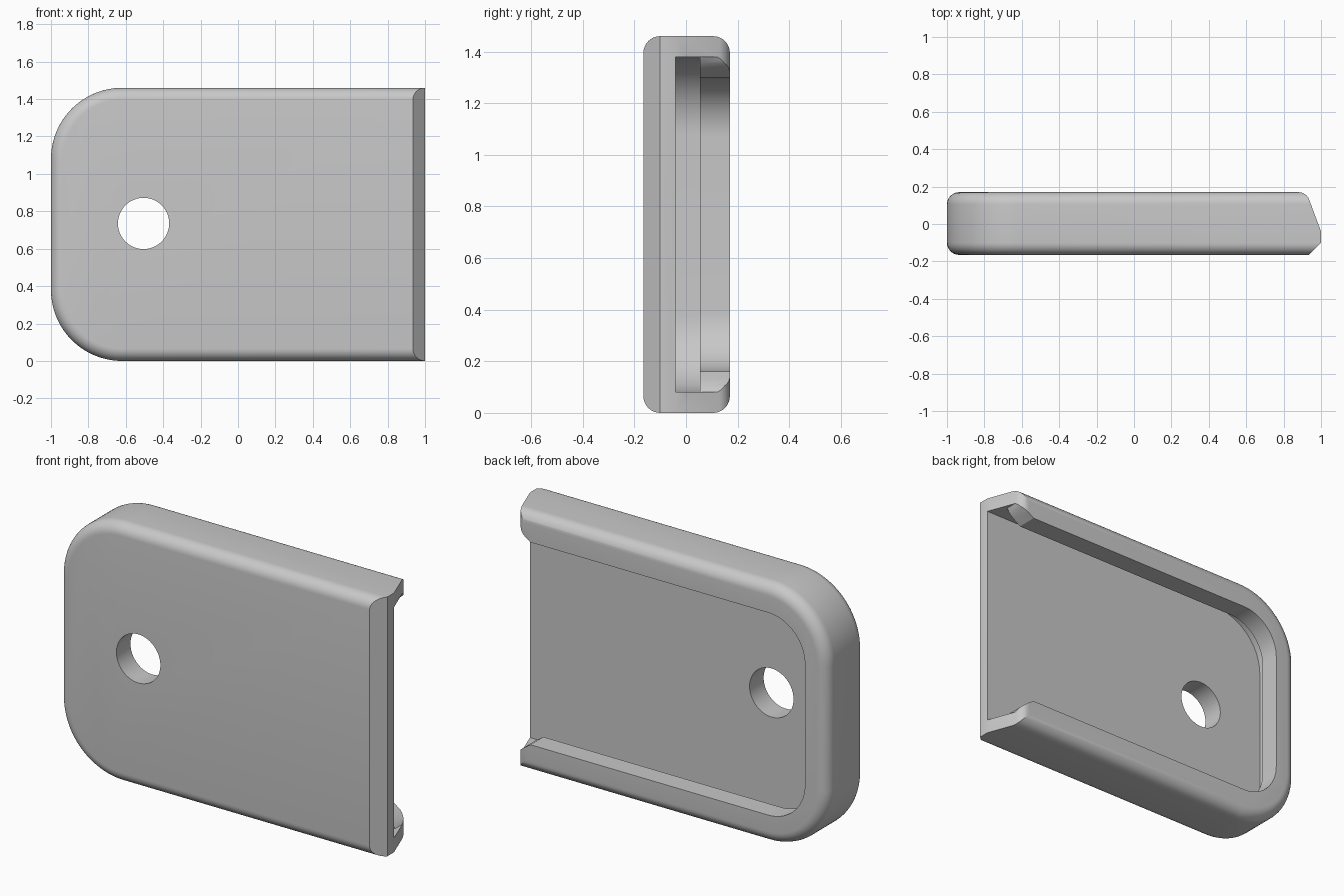
import bpy, bmesh, math

cube = bpy.data.objects.get("Cube")
if cube:
    bpy.data.objects.remove(cube, do_unlink=True)

H = 1.46          # overall height
MID = H / 2
BACK, FRONT = 0.17, -0.165
ROUND = 0.065     # edge rounding

grey = bpy.data.materials.new("plain_grey")
grey.use_nodes = True
grey.diffuse_color = (0.58, 0.58, 0.58, 1)
grey.node_tree.nodes["Principled BSDF"].inputs["Base Color"].default_value = (0.58, 0.58, 0.58, 1)


def arc(cx, cy, r, a0, a1, n):
    """Points on a circle arc, angles in degrees."""
    angles = [math.radians(a0 + (a1 - a0) * i / n) for i in range(n + 1)]
    return [(cx + r * math.cos(a), cy + r * math.sin(a)) for a in angles]


def outline(left, rim, radius, right_end):
    """Plate outline in x-z: rounded at the left, given half-end on the right, mirrored in z."""
    half = arc(left + radius, rim + radius, radius, 180, 270, 24) + right_end
    return half + [(x, H - z) for x, z in reversed(half)]


def loft(name, rings):
    """Solid from equal-length rings of 3D points, capped at both ends."""
    bm = bmesh.new()
    rows = [[bm.verts.new(p) for p in ring] for ring in rings]
    n = len(rows[0])
    for a, b in zip(rows, rows[1:]):
        for i in range(n):
            j = (i + 1) % n
            bm.faces.new((a[i], a[j], b[j], b[i]))
    bm.faces.new(rows[0])
    bm.faces.new(rows[-1])
    bmesh.ops.recalc_face_normals(bm, faces=bm.faces)
    mesh = bpy.data.meshes.new(name)
    bm.to_mesh(mesh)
    bm.free()
    mesh.materials.append(grey)
    ob = bpy.data.objects.new(name, mesh)
    bpy.context.collection.objects.link(ob)
    return ob


def prism_y(name, pts, y0, y1):
    return loft(name, [[(x, y, z) for x, z in pts] for y in (y0, y1)])


# Plate body with rounded front and back edges
section = [(FRONT + ROUND + y, ROUND - x) for x, y in arc(0, 0, ROUND, -90, 0, 8)]
section += [(BACK - ROUND + y, ROUND - x) for x, y in arc(0, 0, ROUND, 0, 90, 8)]
rings = []
for y, inset in section:
    pts = outline(-1 + inset, inset, 0.38 - inset, [(1.2, inset)])
    rings.append([(x, y, z) for x, z in pts])
plate = loft("base_plate", rings)

# Sloped and chamfered open end
end = [(-1.2, -0.3), (0.8, -0.3), (1, -0.1), (1, -0.04)]
end += arc(0.88, 0.11, 0.06, 21, 90, 8) + [(0.87, 0.3), (-1.2, 0.3)]
end_shape = loft("end_shape", [[(x, y, z) for x, y in end] for z in (-0.2, H + 0.2)])

# Undercut channel, and the narrower opening that leaves the lips
channel = prism_y("channel_cutter", outline(-0.92, 0.08, 0.3, [(1.3, 0.08)]), -0.04, 0.055)
flare = [(0.85, 0.16), (0.895, 0.13), (0.925, 0.105), (0.94, 0.08), (1.3, 0.08)]
opening = prism_y("opening_cutter", outline(-0.86, 0.16, 0.23, flare), 0.0, 0.4)

# Round through hole
hole = prism_y("hole_cutter", arc(-0.505, 0.735, 0.137, 0, 352.5, 47), -0.4, 0.4)

bpy.context.view_layer.objects.active = plate
for tool, operation in ((end_shape, "INTERSECT"), (channel, "DIFFERENCE"),
                        (opening, "DIFFERENCE"), (hole, "DIFFERENCE")):
    mod = plate.modifiers.new(tool.name, "BOOLEAN")
    mod.operation = operation
    mod.solver = "EXACT"
    mod.object = tool
    bpy.ops.object.modifier_apply(modifier=mod.name)
    bpy.data.objects.remove(tool, do_unlink=True)

# Smooth curves, crisp edges
bpy.ops.object.select_all(action="DESELECT")
plate.select_set(True)
bpy.ops.object.shade_smooth_by_angle(angle=math.radians(25))
